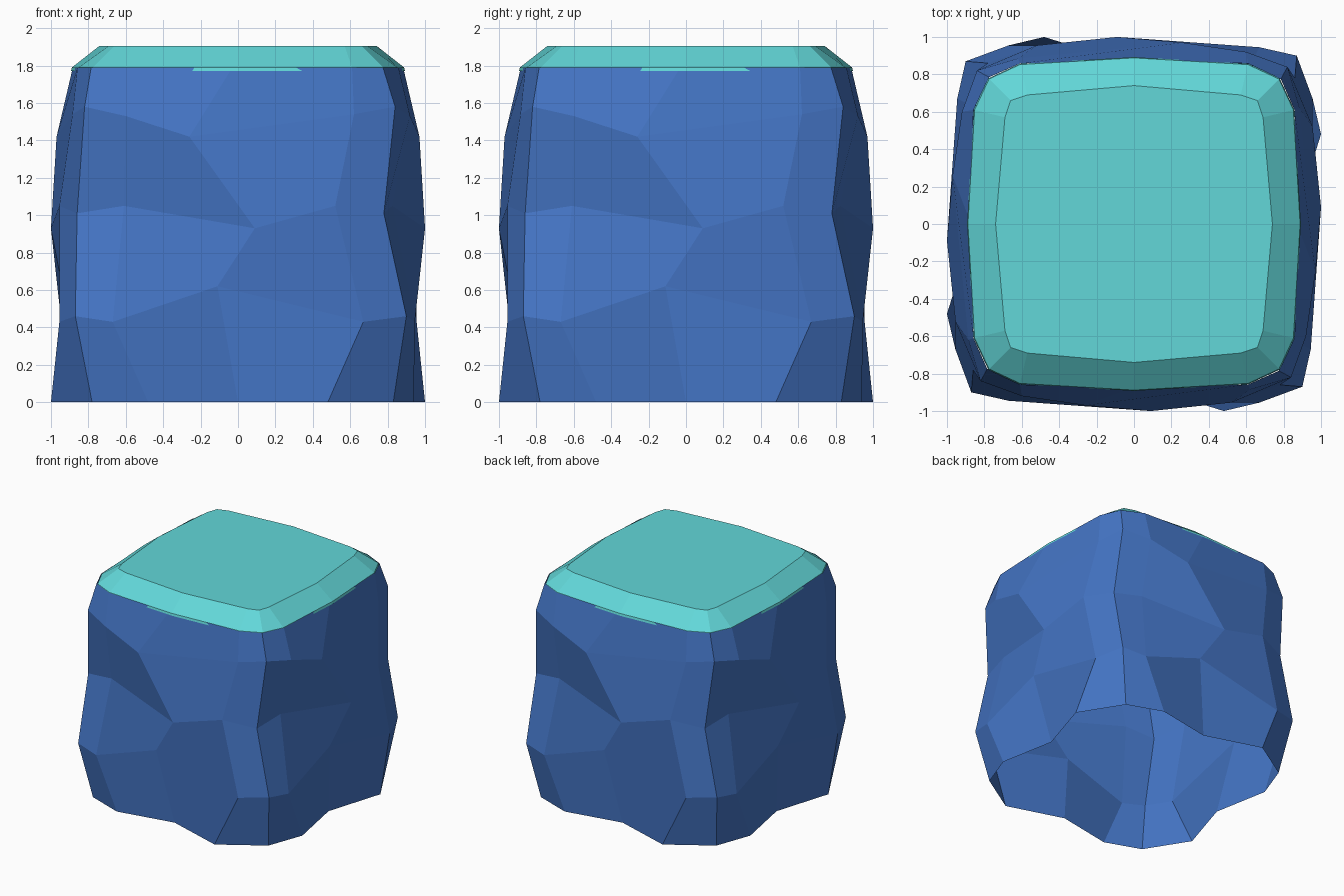
import bpy, bmesh
from mathutils import Vector, Matrix
from math import pi

if "Cube" in bpy.data.objects:
    bpy.data.objects.remove(bpy.data.objects["Cube"])


def material(name, rgb):
    m = bpy.data.materials.new(name)
    m.diffuse_color = (*rgb, 1)
    m.use_nodes = True
    m.node_tree.nodes["Principled BSDF"].inputs["Base Color"].default_value = m.diffuse_color
    return m


def make_object(name, bm, mat):
    me = bpy.data.meshes.new(name)
    bm.to_mesh(me)
    bm.free()
    me.materials.append(mat)
    ob = bpy.data.objects.new(name, me)
    bpy.context.collection.objects.link(ob)
    return ob


def turn(p, k):
    """Rotate a point by k quarter turns about z."""
    return Matrix.Rotation(k * pi / 2, 3, 'Z') @ Vector(p)


blue = material("rock blue", (0.058, 0.178, 0.56))
teal = material("grass teal", (0.122, 0.68, 0.69))

# Rock: one craggy side panel (three inner points and the right corner per row),
# repeated in four quarter turns; the underside is open
rows = [
    [(-.48, -.94, 0), (0, -.85, 0), (.48, -1, 0), (.83, -.78, 0)],
    [(-.67, -.945, .43), (-.11, -.94, .62), (.67, -.955, .43), (.90, -.87, .46)],
    [(-.61, -.825, 1.05), (.09, -1, .93), (.52, -.955, 1.05), (.78, -.86, 1.01)],
    [(-.60, -.92, 1.53), (-.26, -.97, 1.42), (.62, -.885, 1.54), (.84, -.82, 1.58)],
    [(-.61, -.858, 1.79), (-.03, -.883, 1.79), (.61, -.858, 1.79), (.775, -.785, 1.79)],
]
bm = bmesh.new()
for k in range(4):
    grid = [[bm.verts.new(turn(p, k)) for p in [turn(r[-1], -1)] + r] for r in rows]
    for lo, hi in zip(grid, grid[1:]):
        for i in range(4):
            bm.faces.new((lo[i], lo[i + 1], hi[i + 1], hi[i]))
bmesh.ops.remove_doubles(bm, verts=bm.verts, dist=0.001)
make_object("rock_block", bm, blue)

# Grass cap: short skirt, sloping rim and flat top, as stacked rings
rim = [(-.61, -.852), (0, -.888), (.61, -.852), (.775, -.775)]
top = [(-.57, -.69), (0, -.74), (.57, -.69), (.66, -.66)]
skirt = [(x * 1.005, y * 1.005) for x, y in rim]
bm = bmesh.new()
rings = []
for quarter, z in ((skirt, 1.772), (rim, 1.79), (top, 1.906)):
    rings.append([bm.verts.new(turn((x, y, z), k)) for k in range(4) for x, y in quarter])
for lo, hi in zip(rings, rings[1:]):
    n = len(lo)
    for i in range(n):
        j = (i + 1) % n
        bm.faces.new((lo[i], lo[j], hi[j], hi[i]))
bm.faces.new(rings[-1])
make_object("grass_cap", bm, teal)
